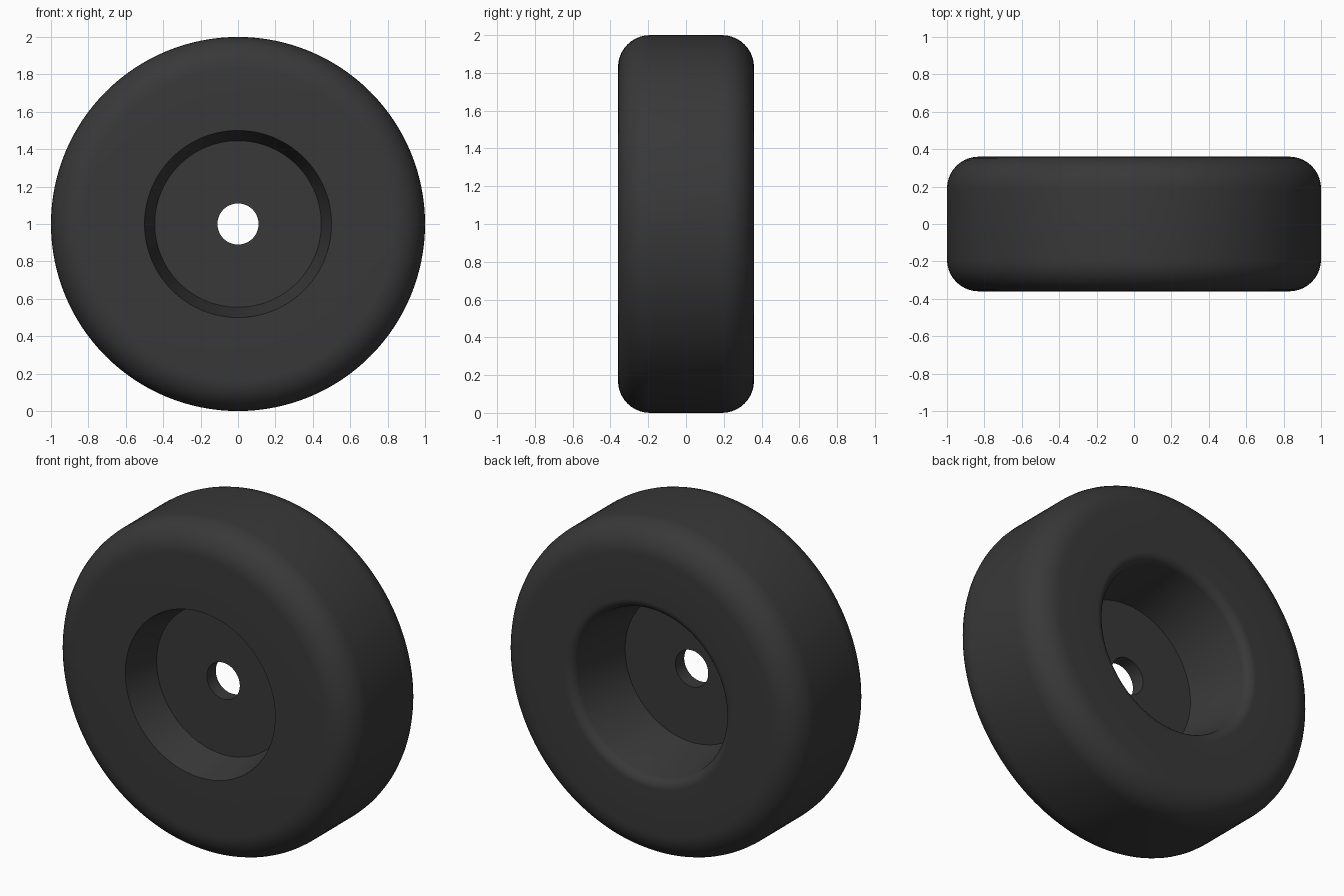
import bpy, bmesh
from math import sin, cos, pi, radians

if "Cube" in bpy.data.objects:
    bpy.data.objects.remove(bpy.data.objects["Cube"])

SEGMENTS = 128


def arc(cy, cr, rad, a0, a1, steps=10):
    """Points (y, radius) along a rounded corner, angles in degrees from +y."""
    return [(cy + rad * cos(radians(a0 + (a1 - a0) * i / steps)),
             cr + rad * sin(radians(a0 + (a1 - a0) * i / steps)))
            for i in range(steps + 1)]


# Closed cross-section of the wheel: (y, radius)
profile = []
profile += [(-0.14, 0.11), (-0.14, 0.445), (-0.36, 0.50)]   # front web and dish
profile += arc(-0.19, 0.83, 0.17, 180, 90)                  # front shoulder
profile += arc(0.19, 0.83, 0.17, 90, 0)                     # rear shoulder
profile += arc(0.30, 0.56, 0.06, 360, 284)                  # rounded rear lip
profile += [(-0.055, 0.445), (-0.055, 0.11)]                # rear dish and web

# Spin the cross-section about the axle
bm = bmesh.new()
rings = []
for i in range(SEGMENTS):
    a = 2 * pi * i / SEGMENTS
    rings.append([bm.verts.new((r * cos(a), y, 1 + r * sin(a))) for y, r in profile])
n = len(profile)
for i in range(SEGMENTS):
    p, q = rings[i], rings[(i + 1) % SEGMENTS]
    for j in range(n):
        k = (j + 1) % n
        bm.faces.new((p[j], p[k], q[k], q[j]))
bmesh.ops.recalc_face_normals(bm, faces=bm.faces)
mesh = bpy.data.meshes.new("wheel")
bm.to_mesh(mesh)
bm.free()
wheel = bpy.data.objects.new("wheel", mesh)
bpy.context.collection.objects.link(wheel)

# Dark rubber
mat = bpy.data.materials.new("dark_rubber")
mat.diffuse_color = (0.04, 0.04, 0.04, 1)
mat.use_nodes = True
mat.node_tree.nodes["Principled BSDF"].inputs["Base Color"].default_value = mat.diffuse_color
mesh.materials.append(mat)

bpy.context.view_layer.objects.active = wheel
wheel.select_set(True)
bpy.ops.object.shade_smooth_by_angle(angle=radians(30))
